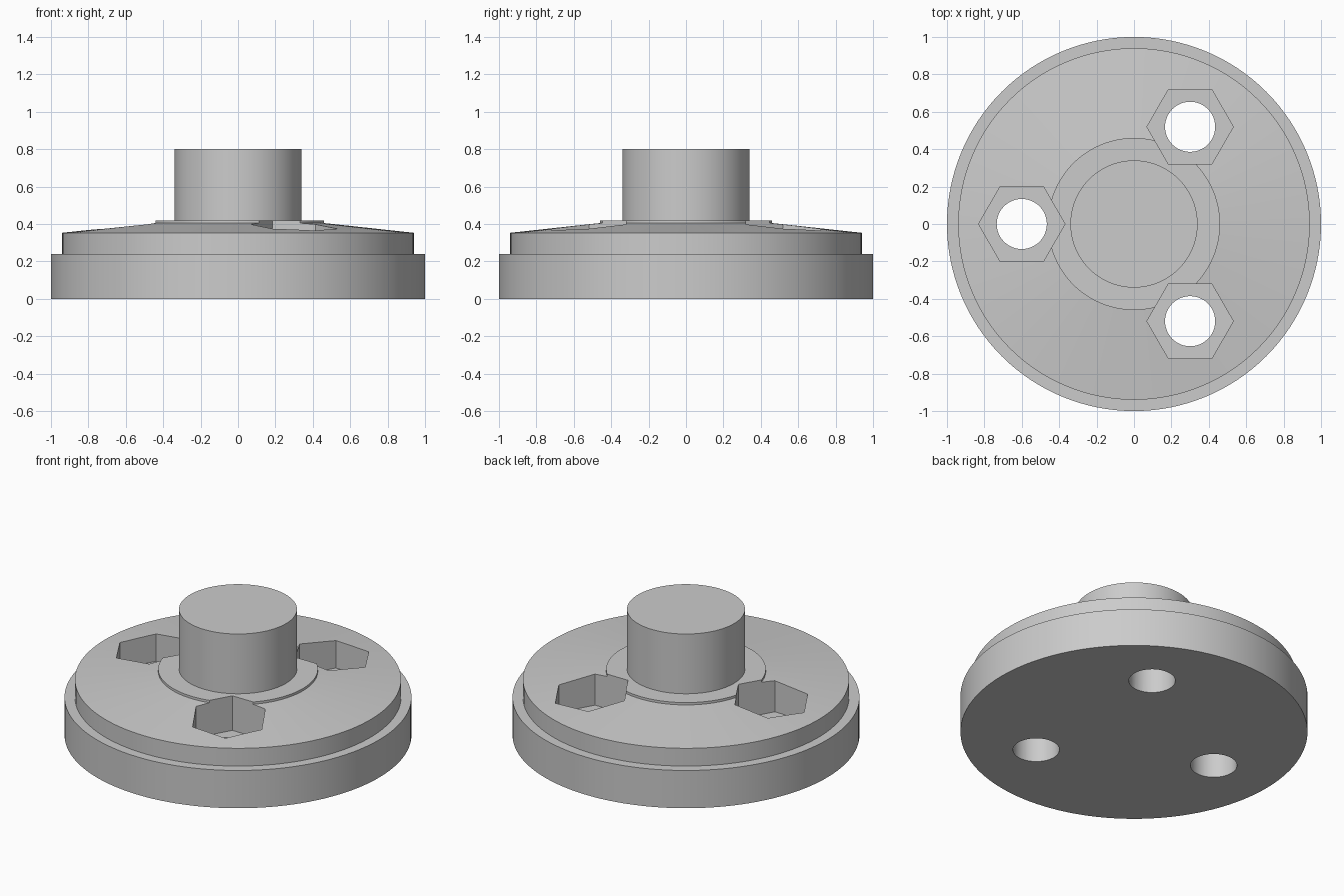
import bpy, bmesh, math

if "Cube" in bpy.data.objects:
    bpy.data.objects.remove(bpy.data.objects["Cube"])

SEGMENTS = 128
grey = bpy.data.materials.new("light grey")
grey.diffuse_color = (0.6, 0.6, 0.6, 1)
grey.use_nodes = True
grey.node_tree.nodes["Principled BSDF"].inputs["Base Color"].default_value = grey.diffuse_color


def lathe(name, profile):
    """Spin a (radius, height) outline, whose ends lie on the axis, into a solid."""
    bm = bmesh.new()
    verts = [bm.verts.new((r, 0, z)) for r, z in profile]
    edges = [bm.edges.new(pair) for pair in zip(verts, verts[1:])]
    bmesh.ops.spin(bm, geom=verts + edges, cent=(0, 0, 0), axis=(0, 0, 1),
                   angle=math.tau, steps=SEGMENTS, use_merge=False)
    bmesh.ops.remove_doubles(bm, verts=bm.verts, dist=1e-5)
    bmesh.ops.recalc_face_normals(bm, faces=bm.faces)
    mesh = bpy.data.meshes.new(name)
    bm.to_mesh(mesh)
    bm.free()
    mesh.materials.append(grey)
    obj = bpy.data.objects.new(name, mesh)
    bpy.context.collection.objects.link(obj)
    return obj


def cut_prism(target, sides, radius, x, y, bottom, top):
    """Cut an upright prism with a corner towards +x out of the target."""
    bpy.ops.mesh.primitive_cylinder_add(
        vertices=sides, radius=radius, depth=top - bottom,
        location=(x, y, (top + bottom) / 2), rotation=(0, 0, math.pi / 2))
    cutter = bpy.context.object
    cutter.name = "cutter"
    cutter.hide_render = True
    cutter.data.materials.append(grey)
    mod = target.modifiers.new("cut", 'BOOLEAN')
    mod.operation = 'DIFFERENCE'
    mod.solver = 'EXACT'
    mod.object = cutter
    bpy.context.view_layer.objects.active = target
    bpy.ops.object.modifier_apply(modifier=mod.name)
    bpy.data.objects.remove(cutter)


# Stepped flange with sloped shoulder, raised collar and central shaft
flange = lathe("flange_with_shaft", [
    (0, 0), (1, 0), (1, 0.24), (0.94, 0.24), (0.94, 0.353),
    (0.46, 0.405), (0.46, 0.42), (0.34, 0.42), (0.34, 0.8), (0, 0.8)])

# Three bolt holes with hexagonal nut pockets
for i in range(3):
    a = math.pi / 3 + i * math.tau / 3
    x, y = 0.6 * math.cos(a), 0.6 * math.sin(a)
    cut_prism(flange, 6, 0.231, x, y, 0.2, 0.6)
    cut_prism(flange, 48, 0.134, x, y, -0.1, 0.6)

# Smooth round walls, crisp rims
bpy.ops.object.select_all(action='DESELECT')
flange.select_set(True)
bpy.context.view_layer.objects.active = flange
bpy.ops.object.shade_smooth_by_angle(angle=math.radians(25))
